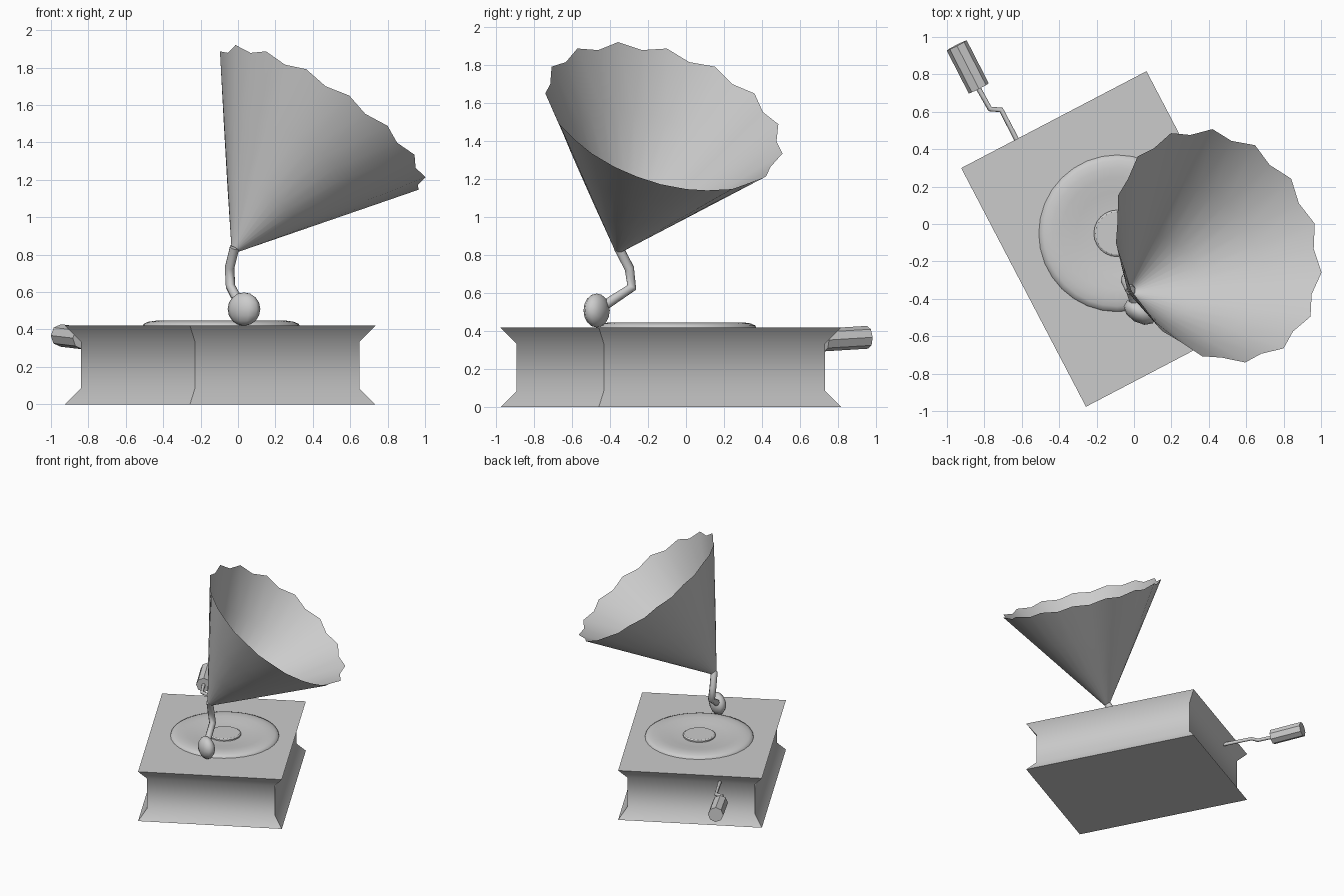
import bpy, bmesh
from math import sin, cos, pi, radians
from mathutils import Vector, Matrix

if "Cube" in bpy.data.objects:
    bpy.data.objects.remove(bpy.data.objects["Cube"])

TURN = radians(27.6)          # the whole machine is turned on the floor


def finish(obj, angle=45):
    bpy.ops.object.select_all(action='DESELECT')
    obj.select_set(True)
    bpy.context.view_layer.objects.active = obj
    bpy.ops.object.shade_smooth_by_angle(angle=radians(angle))
    return obj


def loft(name, rings, matrix, cap_start=False, cap_end=False, angle=45):
    """Skin a list of equally long closed rings."""
    bm = bmesh.new()
    loops = [[bm.verts.new(matrix @ Vector(p)) for p in ring] for ring in rings]
    n = len(loops[0])
    for a, b in zip(loops, loops[1:]):
        for i in range(n):
            j = (i + 1) % n
            bm.faces.new((a[i], a[j], b[j], b[i]))
    if cap_start:
        bm.faces.new(loops[0][::-1])
    if cap_end:
        bm.faces.new(loops[-1])
    bmesh.ops.recalc_face_normals(bm, faces=bm.faces)
    mesh = bpy.data.meshes.new(name)
    bm.to_mesh(mesh)
    bm.free()
    obj = bpy.data.objects.new(name, mesh)
    bpy.context.collection.objects.link(obj)
    return finish(obj, angle)


def circle(r, z, n):
    return [(r * cos(2 * pi * i / n), r * sin(2 * pi * i / n), z) for i in range(n)]


def tube(name, points, radius):
    curve = bpy.data.curves.new(name, 'CURVE')
    curve.dimensions = '3D'
    curve.bevel_depth = radius
    curve.bevel_resolution = 2
    curve.use_fill_caps = True
    spline = curve.splines.new('POLY')
    spline.points.add(len(points) - 1)
    for p, co in zip(spline.points, points):
        p.co = (*co, 1)
    obj = bpy.data.objects.new(name, curve)
    bpy.context.collection.objects.link(obj)
    return obj


# cabinet with a waisted side profile
def rect(inset, z):
    x, y = 0.559 - inset, 0.72 - inset
    return [(-x, -y, z), (x, -y, z), (x, y, z), (-x, y, z)]


loft("cabinet", [rect(0, 0), rect(0.063, 0.085), rect(0.063, 0.335), rect(0, 0.42)],
     Matrix.Translation((-0.095, -0.08, 0)) @ Matrix.Rotation(TURN, 4, 'Z'), True, True)

# turntable with dished record and raised label
disc = Matrix.Translation((-0.09, -0.05, 0))
platter = [(0.42, 0.418), (0.415, 0.43), (0.39, 0.441), (0.35, 0.447),
           (0.30, 0.445), (0.22, 0.435), (0.15, 0.428), (0.10, 0.427)]
loft("turntable", [circle(r, z, 32) for r, z in platter], disc, False, True, 50)
label = [(0.125, 0.42), (0.125, 0.438), (0.115, 0.445)]
loft("record_label", [circle(r, z, 24) for r, z in label], disc, False, True, 35)

# sound box: flattened ball
bpy.ops.mesh.primitive_uv_sphere_add(segments=10, ring_count=8, radius=1,
                                     location=(0.032, -0.47, 0.509),
                                     scale=(0.095, 0.059, 0.089),
                                     rotation=(0, 0, radians(-30)))
bpy.context.object.name = "sound_box"
finish(bpy.context.object, 60)

# tone arm
tube("tone_arm", [(0.01, -0.43, 0.535), (-0.04, -0.285, 0.63),
                  (-0.045, -0.298, 0.73), (-0.018, -0.355, 0.84)], 0.027)

# horn: straight cone with a fifteen-pointed rim
apex, mouth = Vector((-0.015, -0.355, 0.83)), Vector((0.45, -0.115, 1.53))
axis = (mouth - apex).normalized()
side = Vector((-sin(TURN), cos(TURN), 0))
down = side.cross(axis).normalized()
horn_matrix = Matrix.Translation(apex) @ Matrix((down, side, axis)).transposed().to_4x4()
length = (mouth - apex).length
POINTS = 15
rings = []
for t in (0.0, 0.33, 0.67, 1.0):
    ring = []
    for i in range(2 * POINTS):
        a = pi + pi * i / POINTS
        dip = i % 2 * t ** 3
        r = 0.024 + 0.629 * t - 0.03 * dip
        ring.append((r * cos(a), r * sin(a), length * t - 0.02 * dip))
    rings.append(ring)
loft("horn", rings, horn_matrix)

# crank rod and its eight-sided grip
tube("crank_rod", [(-0.58, 0.36, 0.345), (-0.71, 0.61, 0.345),
                   (-0.77, 0.615, 0.35), (-0.84, 0.74, 0.355)], 0.014)
start, end = Vector((-0.83, 0.725, 0.354)), Vector((-0.948, 0.955, 0.368))
way = end - start
bpy.ops.mesh.primitive_cylinder_add(vertices=8, radius=0.06, depth=way.length,
                                    location=(start + end) / 2,
                                    rotation=way.to_track_quat('Z', 'Y').to_euler())
bpy.context.object.name = "crank_grip"
finish(bpy.context.object, 30)
